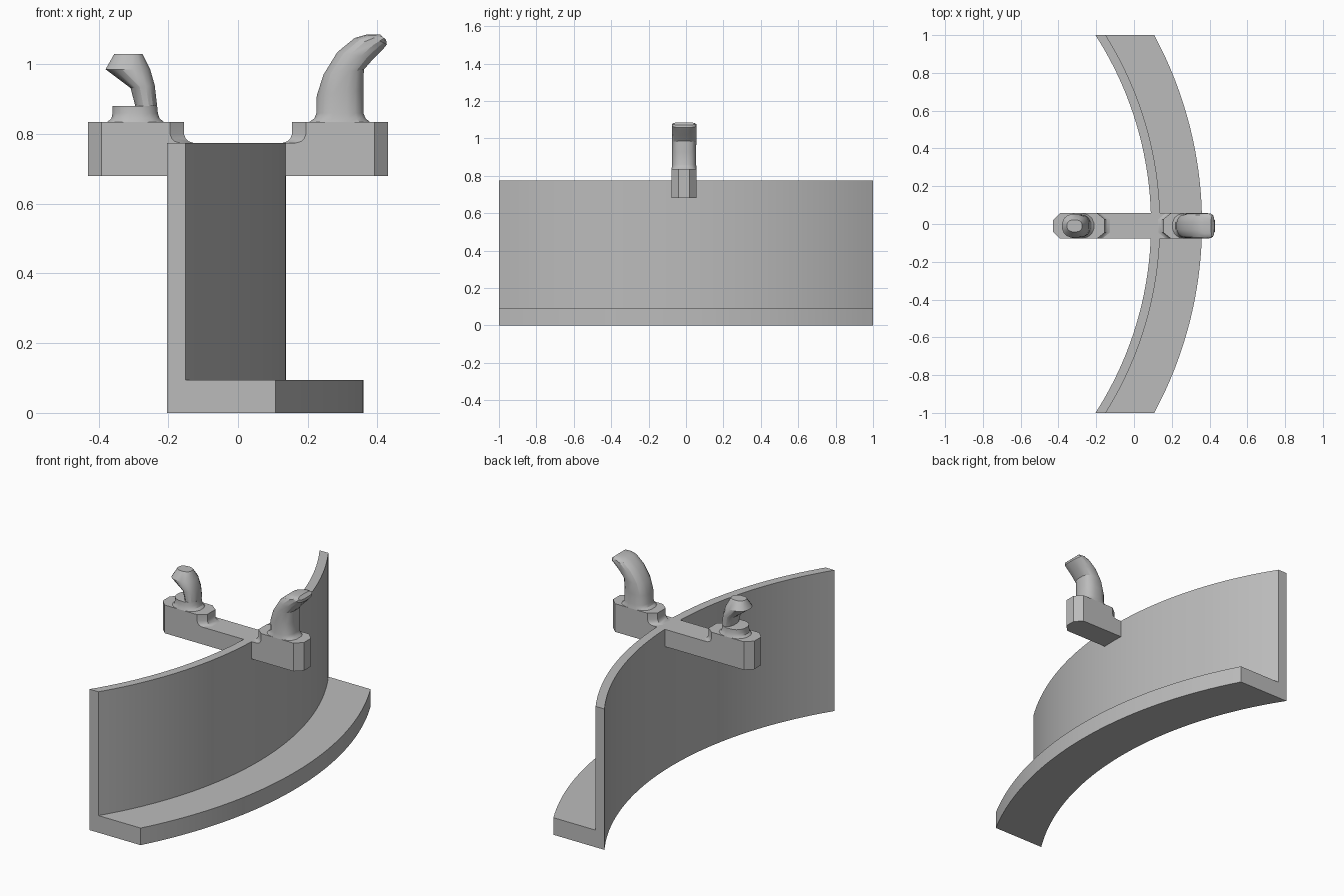
import bpy, bmesh, math

if "Cube" in bpy.data.objects:
    bpy.data.objects.remove(bpy.data.objects["Cube"])

grey = bpy.data.materials.new("plain grey")
grey.diffuse_color = (0.5, 0.5, 0.5, 1)
grey.use_nodes = True
grey.node_tree.nodes["Principled BSDF"].inputs["Base Color"].default_value = grey.diffuse_color
YC = -0.01  # centre line of the crossbar


def loft(name, rings, closed=False, smooth=30):
    """Skin a list of equal-length point rings and cap both ends."""
    bm = bmesh.new()
    vs = [[bm.verts.new(p) for p in r] for r in rings]
    n = len(vs[0])
    for a, b in zip(vs, vs[1:]):
        for i in range(n):
            j = (i + 1) % n
            bm.faces.new((a[i], a[j], b[j], b[i]))
    bm.faces.new(vs[0])
    bm.faces.new(vs[-1])
    bmesh.ops.recalc_face_normals(bm, faces=bm.faces)
    me = bpy.data.meshes.new(name)
    bm.to_mesh(me)
    bm.free()
    me.materials.append(grey)
    ob = bpy.data.objects.new(name, me)
    bpy.context.collection.objects.link(ob)
    bpy.context.view_layer.objects.active = ob
    ob.select_set(True)
    bpy.ops.object.shade_smooth_by_angle(angle=math.radians(smooth))
    ob.select_set(False)
    return ob


def arc_x(mid, end, y):
    """x on a circular arc through (end, +-1) and (mid, 0)."""
    s = mid - end
    r = (1 + s * s) / (2 * s)
    return mid - r + math.sqrt(r * r - y * y)


# curved wall with a foot flange: L section swept along the arc
rings = []
for i in range(49):
    y = -1 + i / 24
    inner = arc_x(0.09, -0.204, y)
    outer = arc_x(0.138, -0.15, y)
    foot = arc_x(0.36, 0.107, y)
    rings.append([(inner, y, 0), (foot, y, 0), (foot, y, 0.094),
                  (outer, y, 0.094), (outer, y, 0.775), (inner, y, 0.775)])
loft("curved_wall", rings)

# crossbar with chamfered ends
plan = [(0.43, -0.03), (0.43, 0.03), (0.392, 0.067), (-0.392, 0.067),
        (-0.43, 0.03), (-0.43, -0.03), (-0.392, -0.067), (0.392, -0.067)]
loft("crossbar", [[(x, YC + y, z) for x, y in plan] for z in (0.68, 0.775)])

# raised pads, with a fillet at the inner end
for side, label in ((-1, "left"), (1, "right")):
    rings = []
    for z, d in ((0.775, 0.027), (0.779, 0.014), (0.787, 0.005),
                 (0.80, 0), (0.835, 0)):
        pts = [(0.155 - d, -0.035), (0.195 - d, -0.067), (0.392, -0.067), (0.43, -0.03),
               (0.43, 0.03), (0.392, 0.067), (0.195 - d, 0.067), (0.155 - d, 0.035)]
        rings.append([(side * x, YC + y, z) for x, y in pts])
    loft(label + "_pad", rings)


def hook(name, sections, power, n=16):
    """Loft rounded sections, each spanning two outline points and a half width."""
    rings = []
    for xa, za, xb, zb, hy in sections:
        ring = []
        for i in range(n):
            t = 2 * math.pi * (i + 0.5) / n
            c, s = math.cos(t), math.sin(t)
            c = math.copysign(abs(c) ** power, c) / math.cos(math.pi / n) ** power
            s = math.copysign(abs(s) ** power, s) / math.cos(math.pi / n) ** power
            ring.append(((xa + xb) / 2 + c * (xb - xa) / 2, YC + hy * s,
                         (za + zb) / 2 + c * (zb - za) / 2))
        rings.append(ring)
    loft(name, rings, smooth=28)


# small notched hook on the left
hook("left_hook", [
    (-0.375, 0.835, -0.213, 0.835, 0.067), (-0.363, 0.845, -0.225, 0.845, 0.064),
    (-0.36, 0.86, -0.23, 0.86, 0.06), (-0.36, 0.88, -0.232, 0.88, 0.06),
    (-0.295, 0.881, -0.232, 0.881, 0.054), (-0.308, 0.932, -0.239, 0.94, 0.056),
    (-0.38, 0.986, -0.252, 0.986, 0.062), (-0.355, 1.03, -0.274, 1.03, 0.032)], 0.85)

# larger hook leaning outwards on the right
hook("right_hook", [
    (0.205, 0.835, 0.378, 0.835, 0.067), (0.219, 0.845, 0.366, 0.845, 0.066),
    (0.225, 0.86, 0.36, 0.86, 0.064), (0.226, 0.91, 0.36, 0.925, 0.064),
    (0.245, 0.97, 0.361, 0.985, 0.065), (0.285, 1.035, 0.39, 1.018, 0.066),
    (0.335, 1.076, 0.418, 1.046, 0.066), (0.37, 1.086, 0.427, 1.057, 0.065),
    (0.408, 1.086, 0.425, 1.07, 0.055)], 0.75)
